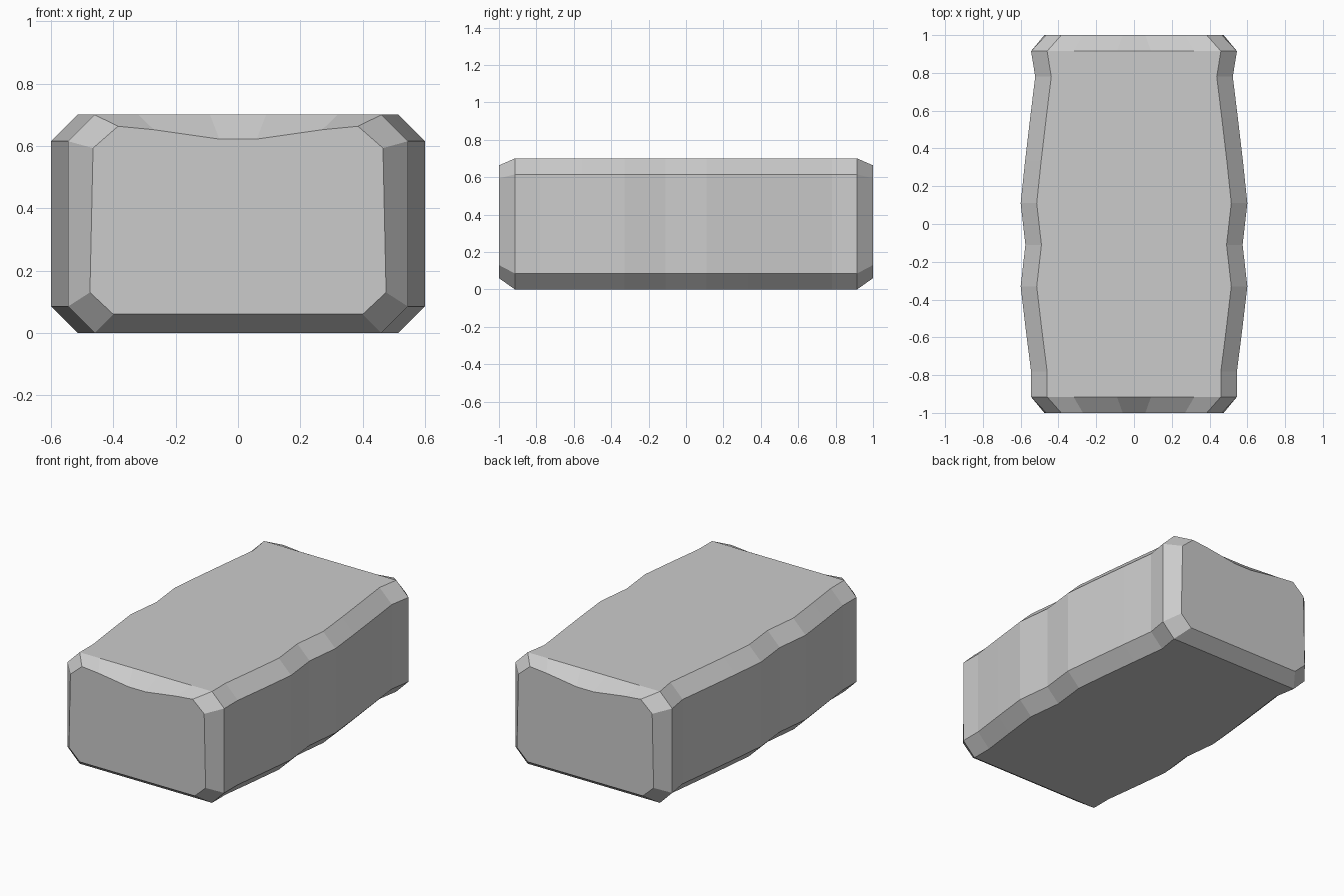
import bpy, bmesh

if "Cube" in bpy.data.objects:
    bpy.data.objects.remove(bpy.data.objects["Cube"])

# Half widths of the stone along its length (y, half width)
stations = [(-0.915, 0.545), (-0.78, 0.545), (-0.56, 0.573), (-0.33, 0.60),
            (-0.11, 0.575), (0.11, 0.60), (0.33, 0.577), (0.56, 0.55),
            (0.78, 0.523), (0.915, 0.545)]
C, H = 0.085, 0.70

# Half outline of an end face, with the worn dip in its top edge
end_half = [(0.40, 0.06), (0.475, 0.13), (0.465, 0.593),
            (0.385, 0.663), (0.27, 0.652), (0.06, 0.622)]


def body_half(w):
    return [(w - C, 0), (w, C), (w, H - C), (w - C, H), (0.32, H), (0.09, H)]


bm = bmesh.new()


def ring(y, half):
    outline = half + [(-x, z) for x, z in reversed(half)]
    return [bm.verts.new((x, y, z)) for x, z in outline]


# Loft the rings from front to back
rings = [ring(-1, end_half)]
rings += [ring(y, body_half(w)) for y, w in stations]
rings.append(ring(1, end_half))
for a, b in zip(rings, rings[1:]):
    n = len(a)
    for i in range(n):
        j = (i + 1) % n
        bm.faces.new((a[i], a[j], b[j], b[i]))

# End faces
bm.faces.new(rings[0])
bm.faces.new(rings[-1])
bmesh.ops.recalc_face_normals(bm, faces=bm.faces[:])

mesh = bpy.data.meshes.new("stone_block")
bm.to_mesh(mesh)
bm.free()
bpy.context.collection.objects.link(bpy.data.objects.new("stone_block", mesh))
